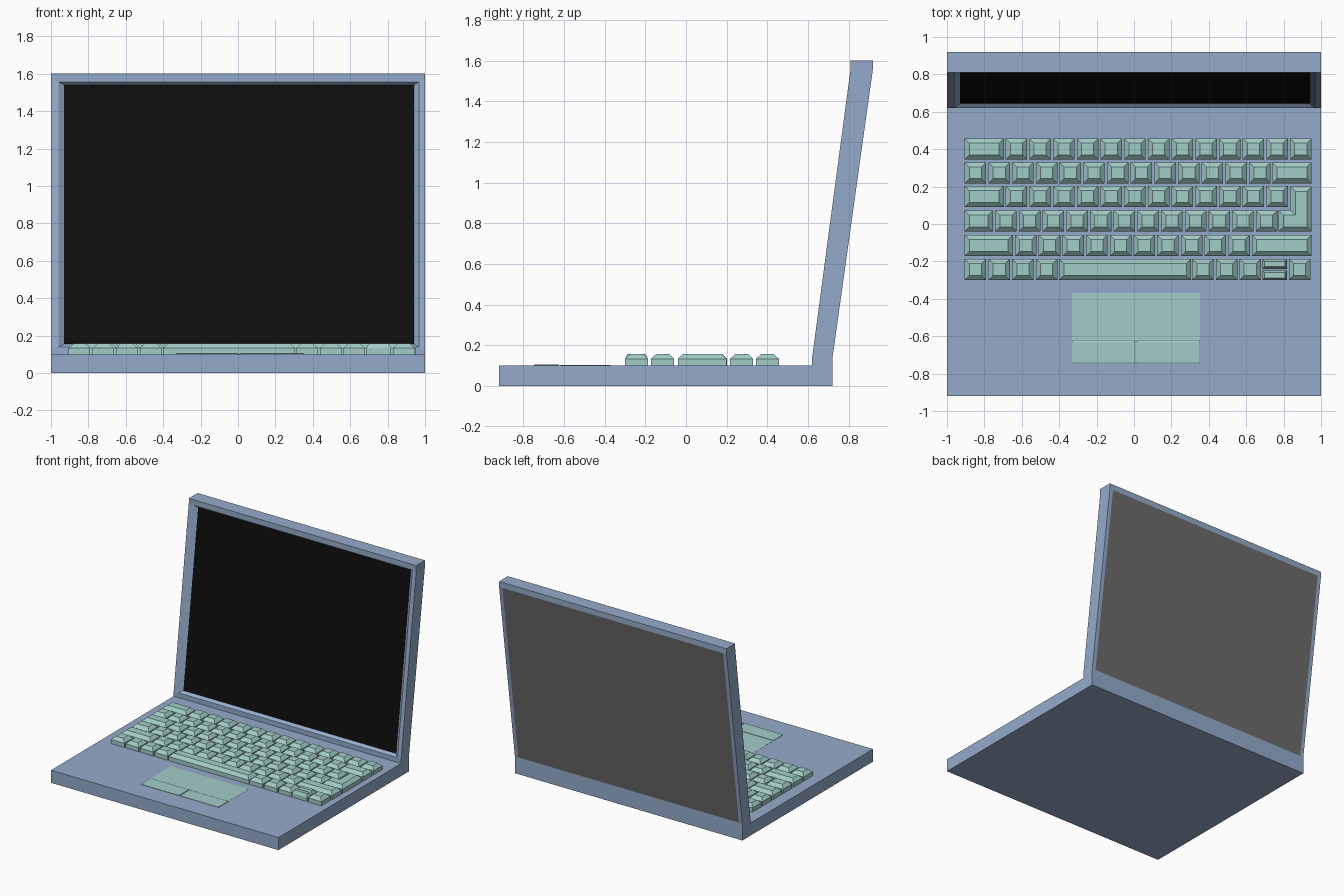
import bpy, bmesh
from mathutils import Vector

if "Cube" in bpy.data.objects:
    bpy.data.objects.remove(bpy.data.objects["Cube"])


def material(name, rgb):
    m = bpy.data.materials.new(name)
    m.diffuse_color = (*rgb, 1)
    m.use_nodes = True
    m.node_tree.nodes["Principled BSDF"].inputs["Base Color"].default_value = m.diffuse_color
    return m


BLUE = material("case_blue", (0.30, 0.41, 0.59))
MINT = material("key_mint", (0.36, 0.61, 0.58))
BLACK = material("screen_black", (0.004, 0.004, 0.004))
GREY = material("panel_grey", (0.15, 0.15, 0.15))


def finish(bm, name, mat):
    mesh = bpy.data.meshes.new(name)
    bm.to_mesh(mesh)
    bm.free()
    mesh.materials.append(mat)
    ob = bpy.data.objects.new(name, mesh)
    bpy.context.collection.objects.link(ob)
    return ob


def quad(name, pts, mat):
    bm = bmesh.new()
    bm.faces.new([bm.verts.new(p) for p in pts])
    finish(bm, name, mat)


def slab(bm, outline, z, wall, chamfer, rise):
    """Extruded outline with a sloped rim around the top."""
    face = bm.faces.new([bm.verts.new((x, y, z)) for x, y in outline])
    top = bmesh.ops.extrude_face_region(bm, geom=[face], use_keep_orig=True)
    top_face = [g for g in top["geom"] if isinstance(g, bmesh.types.BMFace)][0]
    for v in top_face.verts:
        v.co.z += wall
    face.normal_flip()
    bm.normal_update()
    bmesh.ops.inset_individual(bm, faces=[top_face], thickness=chamfer,
                               depth=rise, use_even_offset=True)


def rect(x0, x1, y0, y1):
    return [(x0, y0), (x1, y0), (x1, y1), (x0, y1)]


# Case: base and leaning lid as one side profile, extruded across x
profile = [(-0.92, 0), (0.72, 0), (0.72, 0.13), (0.92, 1.56), (0.92, 1.6),
           (0.81, 1.6), (0.81, 1.56), (0.62, 0.134), (0.62, 0.1), (-0.92, 0.1)]
bm = bmesh.new()
side = bm.faces.new([bm.verts.new((-1, y, z)) for y, z in profile])
ext = bmesh.ops.extrude_face_region(bm, geom=[side], use_keep_orig=True)
for v in ext["geom"]:
    if isinstance(v, bmesh.types.BMVert):
        v.co.x = 1
bmesh.ops.recalc_face_normals(bm, faces=bm.faces[:])


def frame(face, x0, x1, z0, z1, depth=0.0):
    """Inset a lid face to an exact rectangle, pushed in by depth."""
    n = face.normal.copy()
    p = face.calc_center_median()
    bmesh.ops.inset_individual(bm, faces=[face], thickness=0.01)
    mid = face.calc_center_median().z
    for v in face.verts:
        x = x0 if v.co.x < 0 else x1
        z = z0 if v.co.z < mid else z1
        y = p.y - (n.x * (x - p.x) + n.z * (z - p.z) + depth) / n.y
        v.co = Vector((x, y, z))


def lid_face(sign):
    bm.normal_update()
    return next(f for f in bm.faces if f.normal.y * sign > 0.9
                and abs(f.normal.z) > 0.05 and f.calc_area() > 2)


# Screen recess with sloped rim, and the rear lid panel
front = lid_face(-1)
frame(front, -0.96, 0.967, 0.138, 1.556)
bm.normal_update()
frame(front, -0.93, 0.94, 0.155, 1.54, 0.02)
back = lid_face(1)
frame(back, -0.97, 0.97, 0.135, 1.555)
screen_pts = [v.co.copy() for v in front.verts]
panel_pts = [v.co.copy() for v in back.verts]
bmesh.ops.delete(bm, geom=[front, back], context="FACES")
finish(bm, "case", BLUE)
quad("screen", screen_pts, BLACK)
quad("lid_back_panel", panel_pts, GREY)

# Keyboard rows: (first key edges, start of regular keys, count, extra wide keys)
P, W = 0.1267, 0.115
L, R = -0.905, 0.949
rows = [
    (0.345, 0.457, [(L, -0.696)], -0.686, 13, []),
    (0.217, 0.330, [], L, 13, [(0.739, R)]),
    (0.090, 0.203, [(L, -0.696)], -0.686, 12, []),
    (-0.040, 0.072, [(L, -0.755)], -0.742, 12, []),
    (-0.172, -0.058, [(L, -0.648)], -0.636, 10, [(0.631, R)]),
    (-0.300, -0.186, [(-0.400, 0.305)], L, 4,
     [(0.311 + P * i, 0.311 + P * i + W) for i in range(3)] + [(0.828, 0.943)]),
]
for i, (y0, y1, first, start, count, last) in enumerate(rows):
    bm = bmesh.new()
    spans = first + [(start + P * k, start + P * k + W) for k in range(count)] + last
    for x0, x1 in spans:
        slab(bm, rect(x0, x1, y0, y1), 0.1, 0.033, 0.025, 0.024)
    finish(bm, f"key_row_{i + 1}", MINT)

# L-shaped enter key
bm = bmesh.new()
slab(bm, [(0.773, -0.04), (R, -0.04), (R, 0.2), (0.838, 0.2), (0.838, 0.072),
          (0.773, 0.072)], 0.1, 0.033, 0.025, 0.024)
finish(bm, "enter_key", MINT)

# Half-height arrow keys
bm = bmesh.new()
for y0 in (-0.300, -0.240):
    slab(bm, rect(0.686, 0.818, y0, y0 + 0.052), 0.1, 0.033, 0.012, 0.024)
finish(bm, "arrow_keys", MINT)

# Touchpad and its two buttons
bm = bmesh.new()
slab(bm, rect(-0.332, 0.353, -0.622, -0.37), 0.1, 0.001, 0.001, 0.0005)
finish(bm, "touchpad", MINT)
bm = bmesh.new()
for x0, x1 in ((-0.332, 0.006), (0.012, 0.353)):
    slab(bm, rect(x0, x1, -0.747, -0.626), 0.1, 0.003, 0.006, 0.003)
finish(bm, "touchpad_buttons", MINT)
